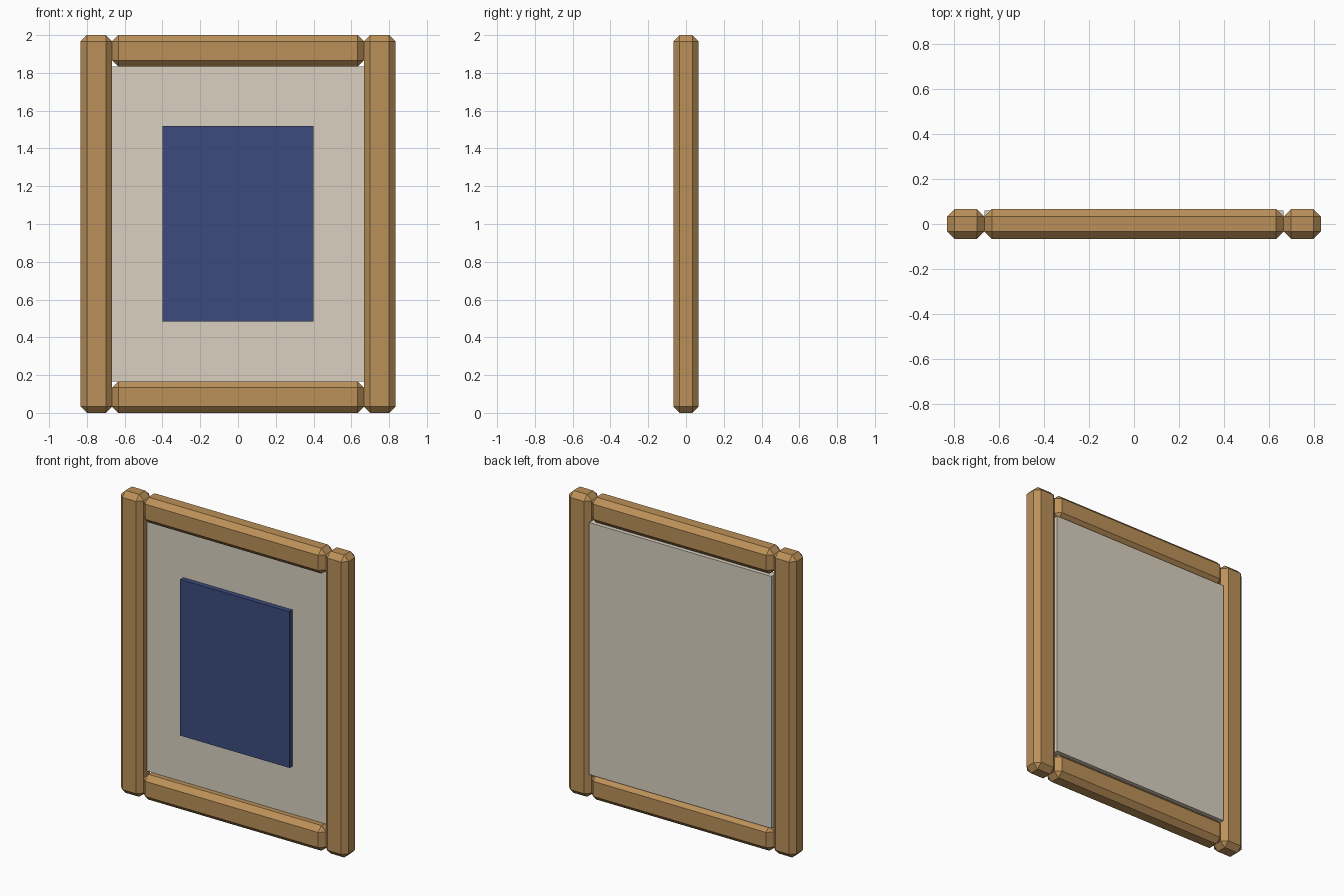
import bpy

if "Cube" in bpy.data.objects:
    bpy.data.objects.remove(bpy.data.objects["Cube"])


def material(name, rgb):
    m = bpy.data.materials.new(name)
    m.diffuse_color = (*rgb, 1)
    m.use_nodes = True
    m.node_tree.nodes["Principled BSDF"].inputs["Base Color"].default_value = m.diffuse_color
    return m


wood = material("wood", (0.50, 0.28, 0.10))
cream = material("cream", (0.70, 0.64, 0.53))
blue = material("blue", (0.045, 0.07, 0.21))


def box(name, x, y, z, mat, chamfer=0):
    """Box spanning the given (min, max) ranges, with optional flat chamfer."""
    spans = (x, y, z)
    bpy.ops.mesh.primitive_cube_add(size=1, location=[(a + b) / 2 for a, b in spans])
    ob = bpy.context.object
    ob.name = name
    ob.scale = [b - a for a, b in spans]
    bpy.ops.object.transform_apply(location=False, rotation=False, scale=True)
    ob.data.materials.append(mat)
    if chamfer:
        mod = ob.modifiers.new("chamfer", 'BEVEL')
        mod.width = chamfer
        mod.segments = 1
        mod.limit_method = 'NONE'
    return ob


W, IN, D, BAR, C = 0.8333, 0.6667, 0.0667, 0.1667, 0.0333

# Upright frame bars
box("left_stile", (-W, -IN), (-D, D), (0, 2), wood, C)
box("right_stile", (IN, W), (-D, D), (0, 2), wood, C)

# Horizontal frame bars
box("bottom_rail", (-IN, IN), (-D, D), (0, BAR), wood, C)
box("top_rail", (-IN, IN), (-D, D), (2 - BAR, 2), wood, C)

# Backing board and the picture mounted on it
box("backing_board", (-IN, IN), (0, 0.06), (BAR, 2 - BAR), cream)
box("picture_panel", (-0.4, 0.4), (-0.033, 0.002), (0.485, 1.518), blue)
